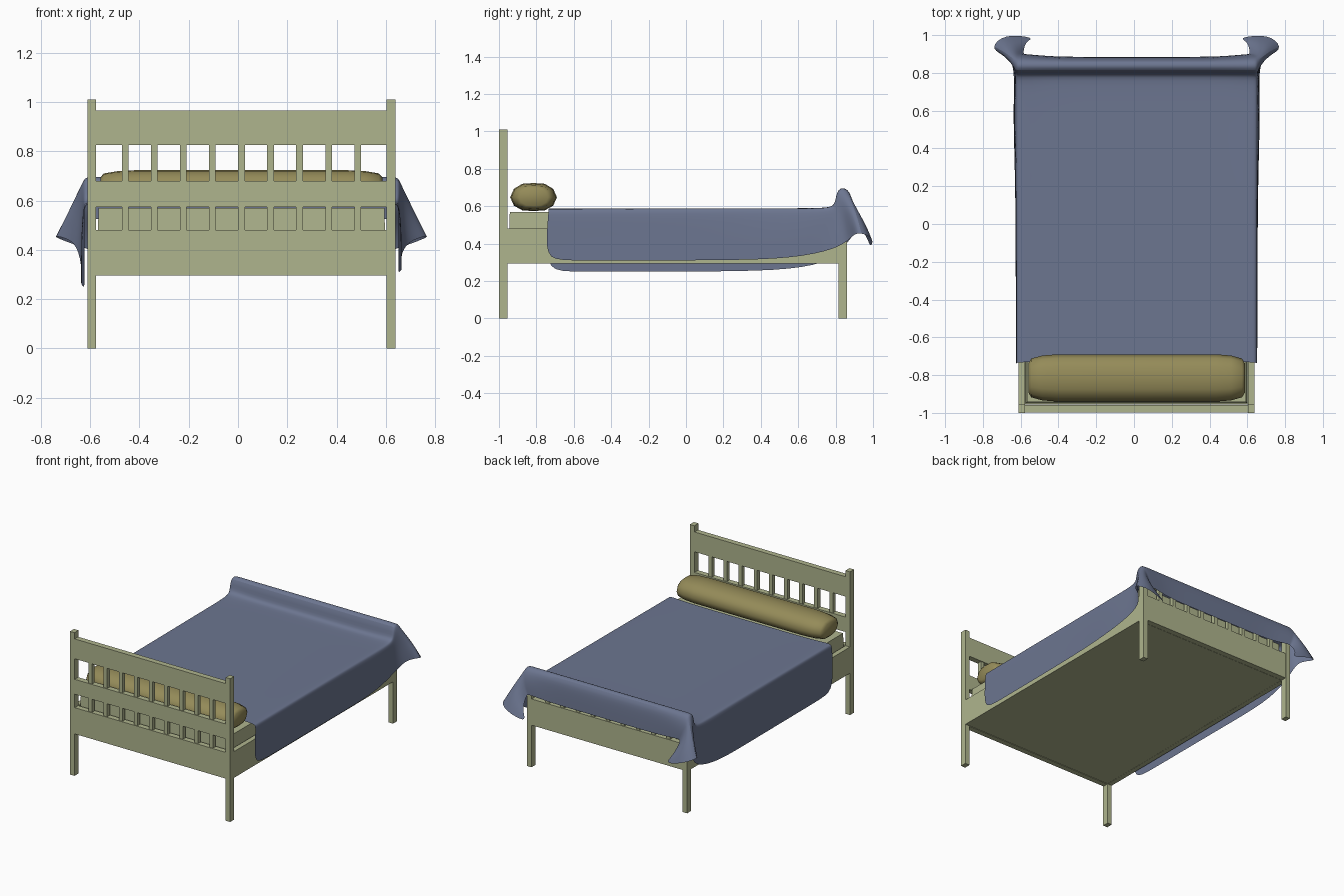
import bpy, bmesh, math

if "Cube" in bpy.data.objects:
    bpy.data.objects.remove(bpy.data.objects["Cube"])

CX = 0.014          # bed centre line in x
HW = 0.625          # half width over the posts


def material(name, rgb):
    m = bpy.data.materials.new(name)
    m.diffuse_color = (*rgb, 1)
    m.use_nodes = True
    m.node_tree.nodes["Principled BSDF"].inputs["Base Color"].default_value = m.diffuse_color
    return m


WOOD = material("pale_wood", (0.43, 0.46, 0.27))
PILLOW = material("pillow_fabric", (0.30, 0.26, 0.10))
CLOTH = material("blanket_cloth", (0.15, 0.18, 0.28))


def finish(name, bm, mat):
    bmesh.ops.recalc_face_normals(bm, faces=bm.faces)
    me = bpy.data.meshes.new(name)
    bm.to_mesh(me)
    bm.free()
    ob = bpy.data.objects.new(name, me)
    bpy.context.collection.objects.link(ob)
    me.materials.append(mat)
    return ob


def smooth(ob, angle):
    bpy.ops.object.select_all(action='DESELECT')
    ob.select_set(True)
    bpy.context.view_layer.objects.active = ob
    bpy.ops.object.shade_smooth_by_angle(angle=math.radians(angle))


def box(name, x, y, z, mat=WOOD, taper=0.0):
    """Box from (min, max) ranges, x relative to the centre line."""
    bm = bmesh.new()
    bmesh.ops.create_cube(bm, size=1)
    for v in bm.verts:
        s = 1 if v.co.z > 0 else 0
        c = [r[0] + (r[1] - r[0]) * (k + 0.5) for r, k in zip((x, y, z), v.co)]
        c[0] -= math.copysign(taper * s, v.co.x)
        c[1] -= math.copysign(taper * s, v.co.y)
        v.co = (c[0] + CX, c[1], c[2])
    return finish(name, bm, mat)


def end_board(name, y0, y1, post_top, rails, slat_rows):
    """Two posts, horizontal rails and rows of nine slats."""
    for side, s in (("left", -1), ("right", 1)):
        xs = sorted((s * HW, s * (HW - 0.035)))
        box(f"{name}_{side}_post", xs, (y0, y1), (0, post_top))
    inner = HW - 0.035
    for i, z in enumerate(rails):
        box(f"{name}_rail_{i + 1}", (-inner, inner), (y0 + 0.003, y1 - 0.003), z)
    for r, z in enumerate(slat_rows):
        for i in range(9):
            x = (i - 4) * 0.118
            box(f"{name}_slat_{r + 1}_{i + 1}", (x - 0.0135, x + 0.0135),
                (y0 + 0.008, y1 - 0.008), z)


# Headboard and footboard
end_board("headboard", -1.0, -0.955, 1.01,
          [(0.295, 0.48), (0.575, 0.68), (0.825, 0.965)],
          [(0.48, 0.575), (0.68, 0.825)])
end_board("footboard", 0.815, 0.86, 0.67,
          [(0.295, 0.48), (0.575, 0.66)], [(0.48, 0.575)])

# Side rails, base and mattress
for side, s in (("left", -1), ("right", 1)):
    box(f"{side}_side_rail", sorted((s * HW, s * (HW - 0.035))), (-0.955, 0.815), (0.295, 0.48))
box("bed_base", (-HW + 0.035, HW - 0.035), (-0.955, 0.815), (0.296, 0.32))
box("mattress", (-0.588, 0.588), (-0.95, 0.81), (0.32, 0.57), taper=0.008)

# Bolster pillow: an octagonal profile swept along x with rounded ends
profile = [(-0.06, 0.072), (0, 0.076), (0.06, 0.072), (0.105, 0.045), (0.125, 0), (0.105, -0.045),
           (0.06, -0.07), (0, -0.074), (-0.06, -0.07), (-0.105, -0.045), (-0.125, 0), (-0.105, 0.045)]
bm = bmesh.new()
rings = []
for x, s in [(-0.573, 0.62), (-0.558, 0.82), (-0.50, 0.95), (-0.42, 1),
             (0.42, 1), (0.50, 0.95), (0.558, 0.82), (0.573, 0.62)]:
    rings.append([bm.verts.new((x + CX, -0.815 + p * s, 0.648 + q * s)) for p, q in profile])
n = len(profile)
for a, b in zip(rings, rings[1:]):
    for i in range(n):
        bm.faces.new((a[i], a[(i + 1) % n], b[(i + 1) % n], b[i]))
bm.faces.new(rings[0])
bm.faces.new(rings[-1])
smooth(finish("pillow", bm, PILLOW), 50)

# Blanket: rows from head to foot. Each row holds
# (y, z) at the centre, then (x, y, z) at the edge, half way down and at the hem
rows = [
    ((-0.72, 0.587), (0.637, -0.735, 0.587), (0.638, -0.745, 0.45), (0.637, -0.745, 0.31)),
    ((-0.60, 0.587), (0.637, -0.60, 0.587), (0.638, -0.60, 0.45), (0.640, -0.60, 0.31)),
    ((0.20, 0.587), (0.638, 0.20, 0.590), (0.640, 0.20, 0.45), (0.640, 0.20, 0.31)),
    ((0.55, 0.587), (0.640, 0.55, 0.590), (0.655, 0.55, 0.46), (0.655, 0.57, 0.32)),
    ((0.76, 0.587), (0.640, 0.76, 0.590), (0.645, 0.77, 0.48), (0.645, 0.80, 0.37)),
    ((0.80, 0.595), (0.640, 0.80, 0.610), (0.645, 0.83, 0.52), (0.665, 0.87, 0.42)),
    ((0.805, 0.70), (0.640, 0.805, 0.70), (0.670, 0.86, 0.58), (0.715, 0.90, 0.45)),
    ((0.868, 0.70), (0.640, 0.870, 0.70), (0.710, 0.91, 0.57), (0.775, 0.93, 0.46)),
    ((0.880, 0.62), (0.632, 0.900, 0.61), (0.670, 0.96, 0.53), (0.705, 1.01, 0.43)),
    ((0.885, 0.51), (0.600, 0.900, 0.53), (0.590, 0.97, 0.44), (0.530, 0.985, 0.37)),
]
bm = bmesh.new()
grid = []
for j, ((cy, cz), e, m, h) in enumerate(rows):
    half = []
    for t in (0.35, 0.7, 0.9, 0.985):
        k = max(0, (t - 0.7) / 0.3)
        half.append((e[0] * t, cy + (e[1] - cy) * k, cz + (e[2] - cz) * k))
    half.append((e[0] + 0.002, e[1], e[2] - 0.012))
    half += [m, h]
    drop = 0.06 if j < 5 else 0       # the left hem hangs lower
    left = [(-x, y, z) for x, y, z in half]
    left[-1] = (left[-1][0], left[-1][1], left[-1][2] - drop)
    pts = left[::-1] + [(0, cy, cz)] + half
    grid.append([bm.verts.new((x + CX, y, z)) for x, y, z in pts])
for a, b in zip(grid, grid[1:]):
    for i in range(len(a) - 1):
        bm.faces.new((a[i], a[i + 1], b[i + 1], b[i]))
blanket = finish("blanket", bm, CLOTH)
if sum(p.normal.z for p in blanket.data.polygons) < 0:
    blanket.data.flip_normals()
smooth(blanket, 80)
sub = blanket.modifiers.new("soft_folds", 'SUBSURF')
sub.levels = sub.render_levels = 2
